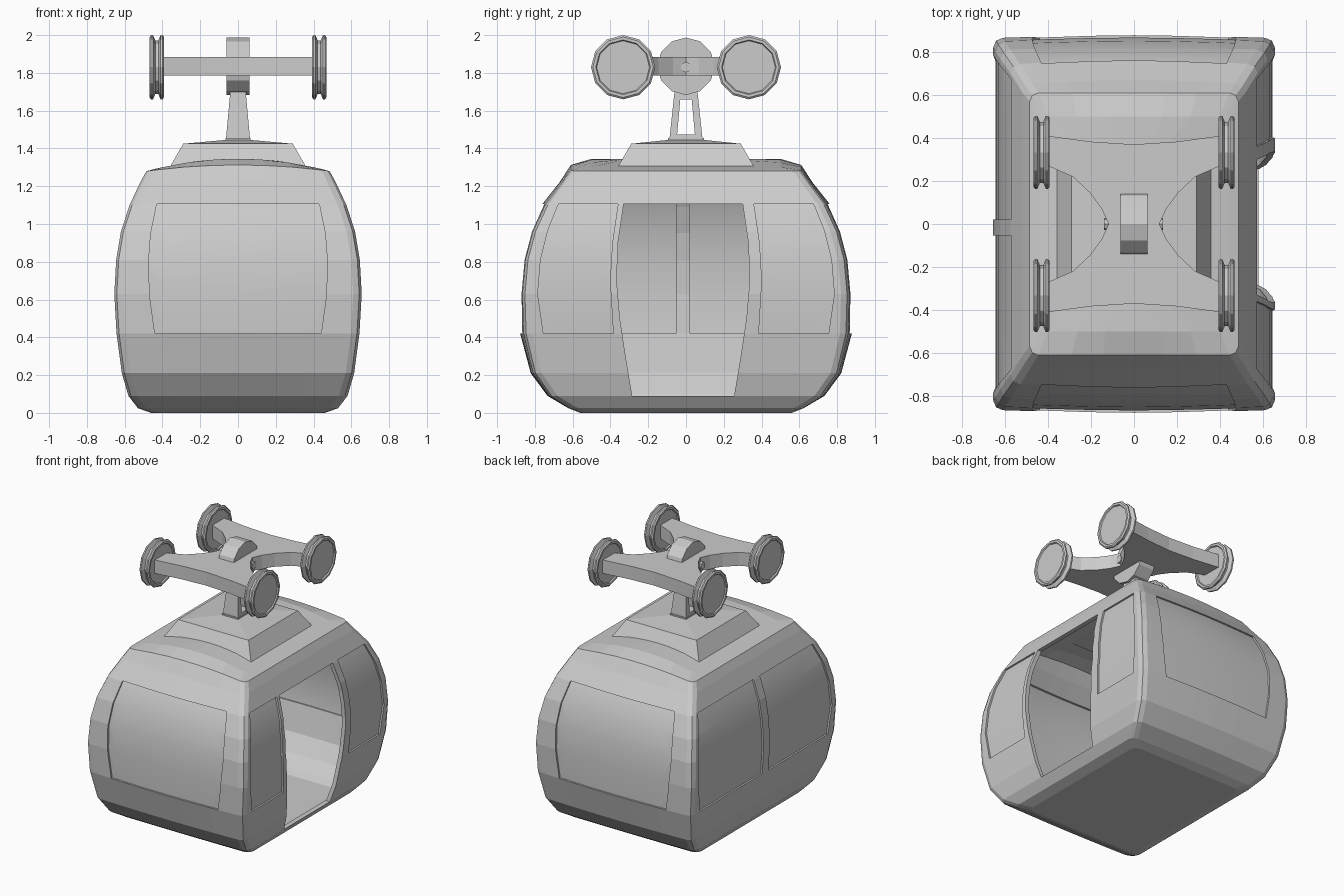
import bpy, bmesh
from math import sin, cos, pi

if "Cube" in bpy.data.objects:
    bpy.data.objects.remove(bpy.data.objects["Cube"])


def finish(bm, name):
    bmesh.ops.recalc_face_normals(bm, faces=bm.faces)
    me = bpy.data.meshes.new(name)
    bm.to_mesh(me)
    bm.free()
    ob = bpy.data.objects.new(name, me)
    bpy.context.collection.objects.link(ob)
    return ob


def loft(bm, rings):
    """Skin closed rings of equal length and cap both ends."""
    loops = [[bm.verts.new(p) for p in r] for r in rings]
    n = len(loops[0])
    for a, b in zip(loops, loops[1:]):
        for i in range(n):
            j = (i + 1) % n
            bm.faces.new((a[i], a[j], b[j], b[i]))
    bm.faces.new(loops[0][::-1])
    bm.faces.new(loops[-1])


def lofted(name, rings):
    bm = bmesh.new()
    loft(bm, rings)
    return finish(bm, name)


def apply_mod(ob, kind, **props):
    m = ob.modifiers.new("m", kind)
    for k, v in props.items():
        setattr(m, k, v)
    bpy.context.view_layer.objects.active = ob
    bpy.ops.object.modifier_apply(modifier=m.name)


# Cabin body: rounded-rectangle rings (z, half width, half length, bulge)
LEVELS = [(0, .46, .56, 0), (.025, .53, .62, .003), (.09, .58, .725, .008),
          (.21, .615, .81, .012), (.42, .643, .86, .018), (.63, .655, .866, .014),
          (.81, .645, .85, .015), (.96, .62, .81, .018), (1.1, .574, .745, .02),
          (1.22, .518, .655, .015)]
ROOF = [(.485, .61, .5), (.44, .5, 1), (.24, .36, 1), (.06, .12, 1)]


def plan(hx, hy, bulge, c):
    quarter = [(0, hy + bulge), (hx * .3, hy + bulge * .85), (hx * .6, hy + bulge * .5),
               (hx - c, hy), (hx - .3 * c, hy - .3 * c), (hx, hy - c), (hx, hy * .5)]
    q2 = [(x, -y) for x, y in quarter[::-1]]
    half = quarter + [(hx, 0)] + q2
    return half + [(-x, y) for x, y in half[-2:0:-1]]


def cabin(name, inset, thick):
    rings = []
    for z, hx, hy, b in LEVELS:
        rings.append([(x, y, z + (inset if z == 0 else 0))
                      for x, y in plan(hx - inset, hy - inset, b, .045)])
    for hx, hy, k in ROOF:
        rings.append([(x, y, 1.28 - inset + .065 * k * (1 - (x / .485) ** 2))
                      for x, y in plan(hx, hy, 0, min(.04, hx * .3))])
    ob = lofted(name, rings)
    apply_mod(ob, 'SOLIDIFY', thickness=thick, offset=-1)
    return ob


# Cutters for windows and door
def prism(bm, pts, axis, lo, hi):
    def place(d, p):
        return (d, p[0], p[1]) if axis == 'x' else (p[0], d, p[1])
    loft(bm, [[place(d, p) for p in pts] for d in (lo, hi)])


FRONT = [(-.44, .42), (.44, .42), (.465, .6), (.475, .78), (.462, .95), (.43, 1.105),
         (-.43, 1.105), (-.462, .95), (-.475, .78), (-.465, .6)]
OUTER = [(.755, .42), (.785, .63), (.77, .81), (.73, .97), (.675, 1.105)]
INNER = [(.36, 1.105), (.39, .9), (.402, .7), (.385, .42)]
bm = bmesh.new()
for s in (-1, 1):
    prism(bm, FRONT, 'y', s * .6, s * 1)
    prism(bm, [(s * y, z) for y, z in OUTER + INNER], 'x', .5, .8)
    prism(bm, [(s * y - .017 * (y < .1), z)
               for y, z in OUTER + [(.037, 1.105), (.037, .42)]], 'x', -.8, -.5)
windows = finish(bm, "window_cutter")
DOOR = [(.27, .09), (.305, .3), (.335, .5), (.352, .7), (.345, .9), (.315, 1.105)]
bm = bmesh.new()
prism(bm, [(y - .015, z) for y, z in DOOR] + [(-y - .015, z) for y, z in DOOR[::-1]],
      'x', .45, .8)
door = finish(bm, "door_cutter")

# Cabin shell with openings, and glass slightly recessed in the windows
shell = cabin("cabin_shell", 0, .03)
for cutter in (windows, door):
    apply_mod(shell, 'BOOLEAN', operation='DIFFERENCE', object=cutter, solver='EXACT')
glass = cabin("window_glass", .013, .008)
apply_mod(glass, 'BOOLEAN', operation='INTERSECT', object=windows, solver='EXACT')
bpy.ops.object.select_all(action='DESELECT')
glass.select_set(True)
bpy.context.view_layer.objects.active = glass
bpy.ops.object.shade_smooth_by_angle(angle=.7)
for cutter in (windows, door):
    bpy.data.objects.remove(cutter)


# Roof plinth
def rect(hx, hy, z):
    return [(-hx, -hy, z), (hx, -hy, z), (hx, hy, z), (-hx, hy, z)]


lofted("roof_plinth", [rect(.365, .365, 1.295), rect(.29, .29, 1.425),
                       rect(.065, .095, 1.445), rect(.065, .095, 1.455)])

# Hanger: tapered frame with a slot through it
outer = [(-.088, 1.445), (.088, 1.445), (.06, 1.71), (-.06, 1.71)]
inner = [(-.047, 1.475), (.047, 1.475), (.03, 1.66), (-.03, 1.66)]
bm = bmesh.new()
grid = [[bm.verts.new((s * (.064 - (z - 1.445) * .09), y, z)) for y, z in loop]
        for s, loop in ((-1, outer), (1, outer), (1, inner), (-1, inner))]
for k in range(4):
    a, b = grid[k], grid[(k + 1) % 4]
    for i in range(4):
        j = (i + 1) % 4
        bm.faces.new((a[i], a[j], b[j], b[i]))
finish(bm, "hanger_frame")


# Turned parts around an x axis: profile of (x, radius)
def lathe(name, profile, centre, sides):
    cx, cy, cz = centre
    return lofted(name, [[(cx + x, cy + r * sin(2 * pi * i / sides),
                           cz + r * cos(2 * pi * i / sides)) for i in range(sides)]
                         for x, r in profile])


lathe("carriage_hub", [(-.062, .152), (.062, .152)], (0, 0, 1.835), 12)

# Carriage plate with scooped sides
q = [(0, .37), (.2, .383), (.4, .41), (.4, .27), (.285, .22), (.205, .145), (.15, .07)]
half = q + [(.118, 0)] + [(x, -y) for x, y in q[::-1]]
outline = half + [(-x, y) for x, y in half[-2:0:-1]]
lofted("carriage_plate", [[(x, y, z) for x, y in outline] for z in (1.785, 1.885)])

# Grooved wheels and axle pins
side = [(.03, .14), (.038, .145), (.038, .16), (.03, .17), (.02, .17), (.008, .142)]
wheel = [(-x, r) for x, r in side] + side[::-1]
for sx in (-1, 1):
    lathe("axle_pin", [(-.02, .028), (.015, .028)], (sx * .12, 0, 1.83), 8)
    for sy in (-1, 1):
        lathe("wheel", wheel, (sx * .43, sy * .333, 1.83), 12)
